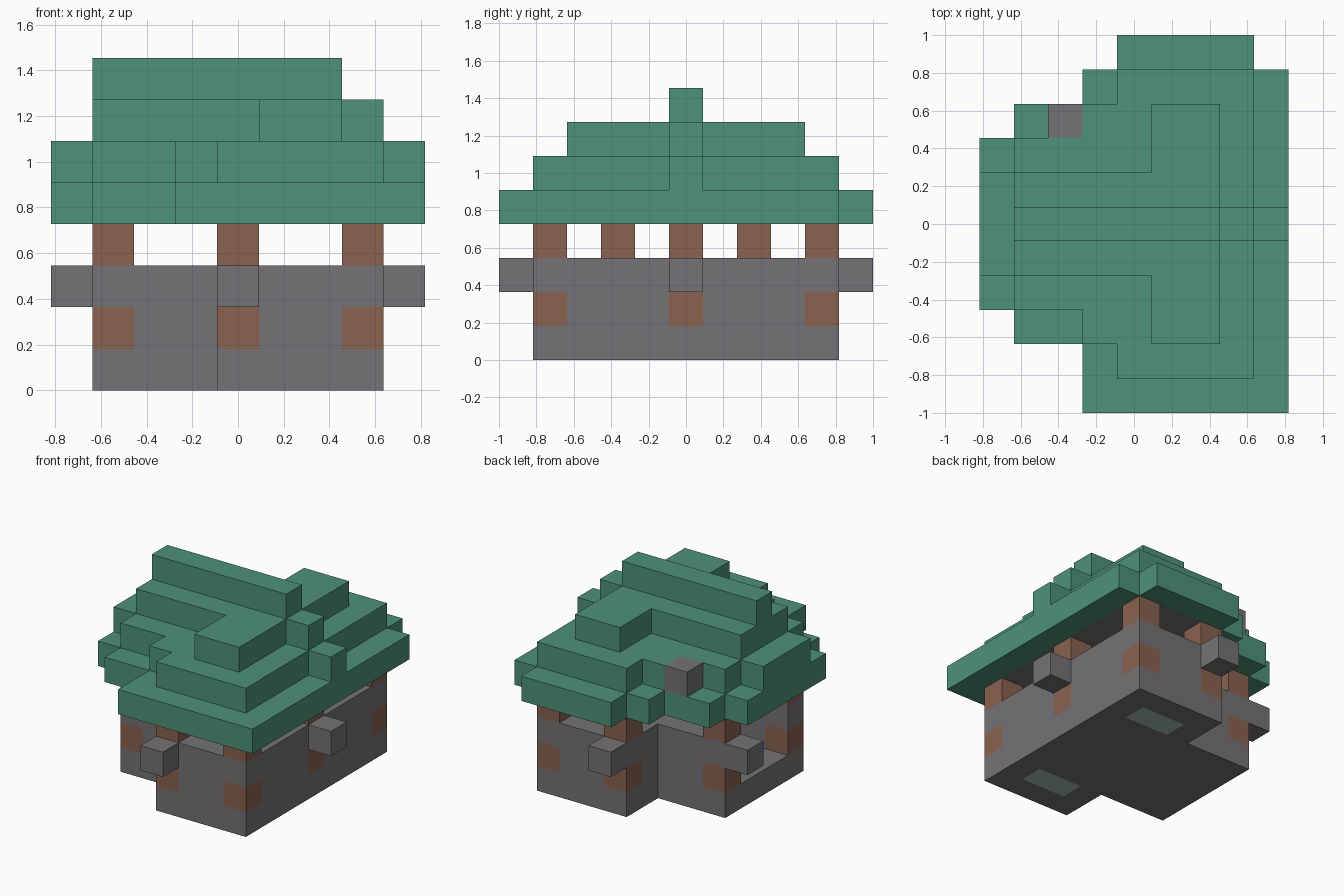
import bpy, bmesh
from mathutils import Vector

if "Cube" in bpy.data.objects:
    bpy.data.objects.remove(bpy.data.objects["Cube"], do_unlink=True)

U = 2 / 11  # edge of one block


def material(name, r, g, b):
    m = bpy.data.materials.new(name)
    m.use_nodes = True
    m.diffuse_color = (r, g, b, 1)
    bsdf = next(n for n in m.node_tree.nodes if n.type == 'BSDF_PRINCIPLED')
    bsdf.inputs["Base Color"].default_value = (r, g, b, 1)
    return m


STONE = material("grey stone", 0.178, 0.168, 0.181)
WOOD = material("brown wood", 0.25, 0.122, 0.08)
ROOF = material("green roof", 0.076, 0.287, 0.191)
PALE = material("pale floor panel", 0.38, 0.49, 0.455)


def box(x0, x1, y0, y1, z0, z1):
    """All block cells in an inclusive range."""
    return {(x, y, z) for x in range(x0, x1 + 1)
            for y in range(y0, y1 + 1) for z in range(z0, z1 + 1)}


def footprint(z0, z1):
    """Main house with a smaller wing on its side."""
    return box(4, 7, 1, 9, z0, z1) | box(1, 3, 3, 7, z0, z1)


# Timber: corner and middle posts, one block low in the wall, one above it
post_spots = [(4, 1), (7, 1), (7, 5), (4, 9), (7, 9), (1, 3), (1, 7)]
posts = {(x, y, z) for x, y in post_spots for z in (1, 3)}

# Pale panels in the floor
panels = box(5, 6, 2, 2, 0, 0) | box(5, 6, 8, 8, 0, 0)
floor = footprint(0, 0) - panels

# Walls: hollow shell with a doorway at the end of the wing
inside = box(5, 6, 2, 8, 1, 2) | box(2, 4, 4, 6, 1, 2)
doorway = box(1, 1, 4, 6, 1, 2)
walls = footprint(1, 2) - inside - doorway - posts

# Stone stubs sticking out below the eaves
stubs = {(4, 0, 2), (4, 10, 2), (8, 5, 2), (0, 7, 2)}

ceiling = footprint(4, 4)
chimney = {(2, 8, 5)}

# Roof, stepped layer by layer
eaves = (box(3, 8, 0, 9, 4, 4) | box(4, 7, 10, 10, 4, 4)
         | box(1, 2, 2, 8, 4, 4) | box(0, 0, 3, 7, 4, 4)) - ceiling
lower_roof = (box(4, 7, 1, 9, 5, 5) | box(3, 3, 2, 8, 5, 5)
              | box(1, 2, 3, 7, 5, 5) | box(0, 0, 4, 6, 5, 5) | {(8, 5, 5)})
upper_roof = box(5, 6, 2, 8, 6, 6) | box(1, 4, 4, 6, 6, 6) | {(7, 5, 6)}
ridge = box(1, 6, 5, 5, 7, 7)

parts = [
    ("floor", floor, STONE), ("floor_panels", panels, PALE),
    ("walls", walls, STONE), ("wall_stubs", stubs, STONE),
    ("posts", posts, WOOD), ("ceiling", ceiling, STONE),
    ("chimney", chimney, STONE), ("roof_eaves", eaves, ROOF),
    ("lower_roof", lower_roof, ROOF), ("upper_roof", upper_roof, ROOF),
    ("roof_ridge", ridge, ROOF),
]
solid = set().union(*(cells for _, cells, _ in parts))


def build(name, cells, mat):
    """Skin the cells with faces wherever they meet open air."""
    bm = bmesh.new()
    for cell in sorted(cells):
        centre = Vector(cell) - Vector((4, 5, -0.5))
        for axis in range(3):
            for sign in (-1, 1):
                n = Vector((0, 0, 0))
                n[axis] = sign
                if tuple(int(c + d) for c, d in zip(cell, n)) in solid:
                    continue
                a = Vector((0, 0, 0))
                a[(axis + 1) % 3] = 1
                b = n.cross(a)
                corners = (a + b, b - a, -a - b, a - b)
                bm.faces.new([bm.verts.new((centre + (n + c) / 2) * U)
                              for c in corners])
    bmesh.ops.remove_doubles(bm, verts=bm.verts, dist=0.001)
    bmesh.ops.dissolve_limit(bm, angle_limit=0.02, verts=bm.verts, edges=bm.edges)
    mesh = bpy.data.meshes.new(name)
    bm.to_mesh(mesh)
    bm.free()
    mesh.materials.append(mat)
    bpy.context.scene.collection.objects.link(bpy.data.objects.new(name, mesh))


for part in parts:
    build(*part)
